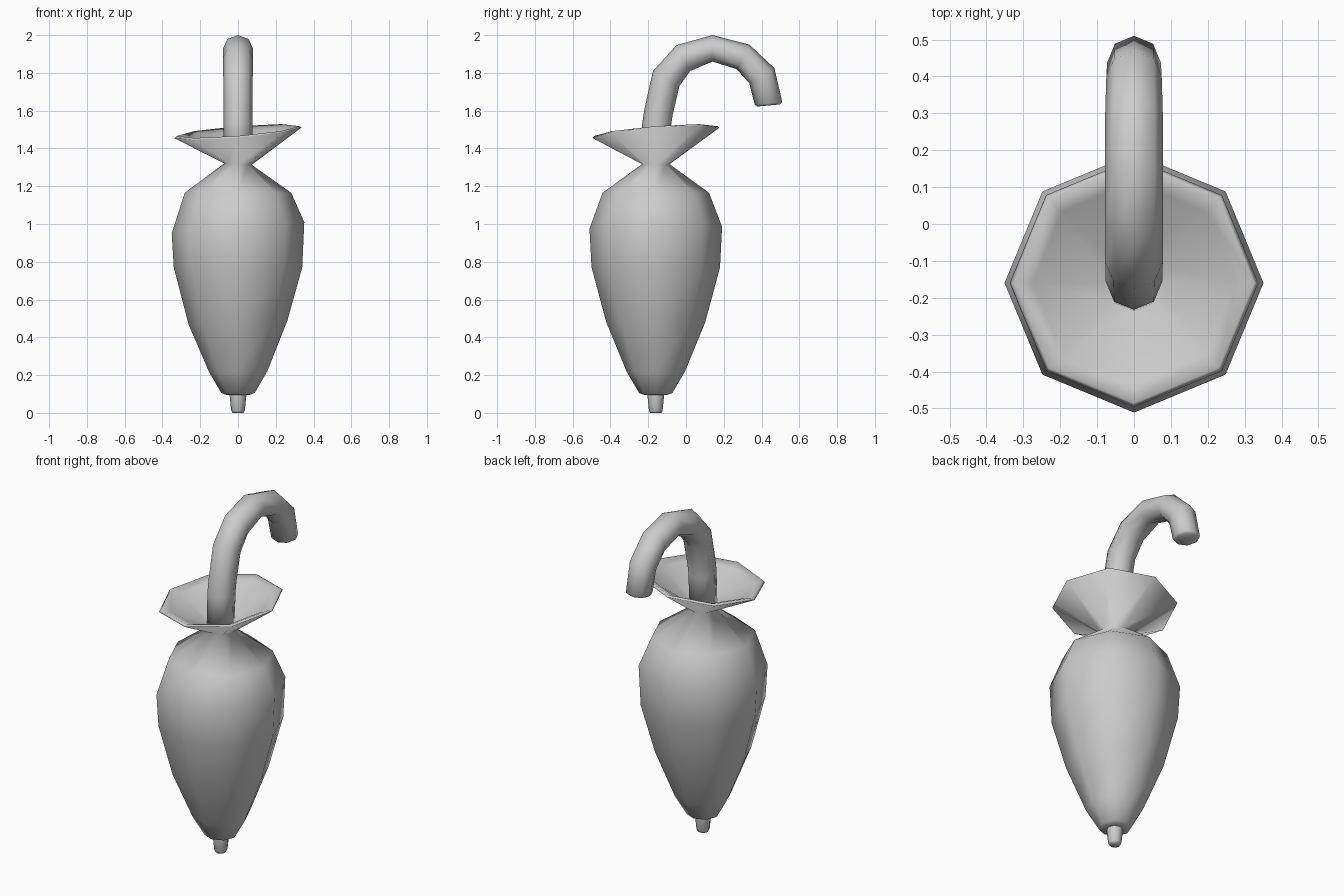
import bpy, bmesh
from math import cos, sin, pi

if "Cube" in bpy.data.objects:
    bpy.data.objects.remove(bpy.data.objects["Cube"])

SIDES = 8
AXIS_Y = -0.16


def skin(name, rings):
    """Join equal-sized point rings into a closed, smooth tube."""
    bm = bmesh.new()
    loops = [[bm.verts.new(p) for p in ring] for ring in rings]
    for a, b in zip(loops, loops[1:]):
        for i in range(SIDES):
            j = (i + 1) % SIDES
            bm.faces.new((a[i], a[j], b[j], b[i]))
    bm.faces.new(loops[0])
    bm.faces.new(loops[-1])
    bmesh.ops.recalc_face_normals(bm, faces=bm.faces)
    for f in bm.faces:
        f.smooth = True
    mesh = bpy.data.meshes.new(name)
    bm.to_mesh(mesh)
    bm.free()
    obj = bpy.data.objects.new(name, mesh)
    bpy.context.collection.objects.link(obj)
    return obj


def level(r, z, tilt_x=0.0, tilt_y=0.0):
    """Octagon about the umbrella axis, optionally tilted."""
    pts = []
    for i in range(SIDES):
        a = 2 * pi * i / SIDES
        x, y = r * cos(a), r * sin(a)
        pts.append((x, AXIS_Y + y, z + tilt_x * x + tilt_y * y))
    return pts


# Folded canopy with pinched neck and flared, hollow ruffle
skin("canopy", [level(*p) for p in [
    (0.06, 0.095), (0.088, 0.105), (0.155, 0.22), (0.262, 0.48, 0.04),
    (0.34, 0.77), (0.351, 0.98, 0.085, 0.015), (0.282, 1.165),
    (0.073, 1.317, -0.05), (0.337, 1.483, 0.085, 0.08),
    (0.325, 1.492, 0.08, 0.08), (0.275, 1.472, 0.08, 0.08), (0.07, 1.35)]])

# Tip
skin("tip", [level(*p) for p in [
    (0.03, 0.0), (0.036, 0.012), (0.044, 0.09), (0.044, 0.14)]])

# Hooked handle: (outer y, outer z, inner y, inner z, half width)
hook = [
    (-0.235, 1.34, -0.085, 1.34, 0.075), (-0.232, 1.53, -0.078, 1.53, 0.077),
    (-0.220, 1.61, -0.070, 1.58, 0.077), (-0.175, 1.81, -0.035, 1.73, 0.078),
    (-0.050, 1.947, 0.022, 1.81, 0.079), (0.140, 2.0, 0.140, 1.86, 0.079),
    (0.335, 1.95, 0.268, 1.82, 0.078), (0.468, 1.825, 0.335, 1.745, 0.075),
    (0.510, 1.645, 0.364, 1.632, 0.073), (0.497, 1.633, 0.379, 1.622, 0.058)]
rings = []
for oy, oz, iy, iz, w in hook:
    ring = []
    for i in range(SIDES):
        a = 2 * pi * i / SIDES
        t = (1 + cos(a)) / 2
        ring.append((w * sin(a), iy + (oy - iy) * t, iz + (oz - iz) * t))
    rings.append(ring)
skin("handle", rings)
